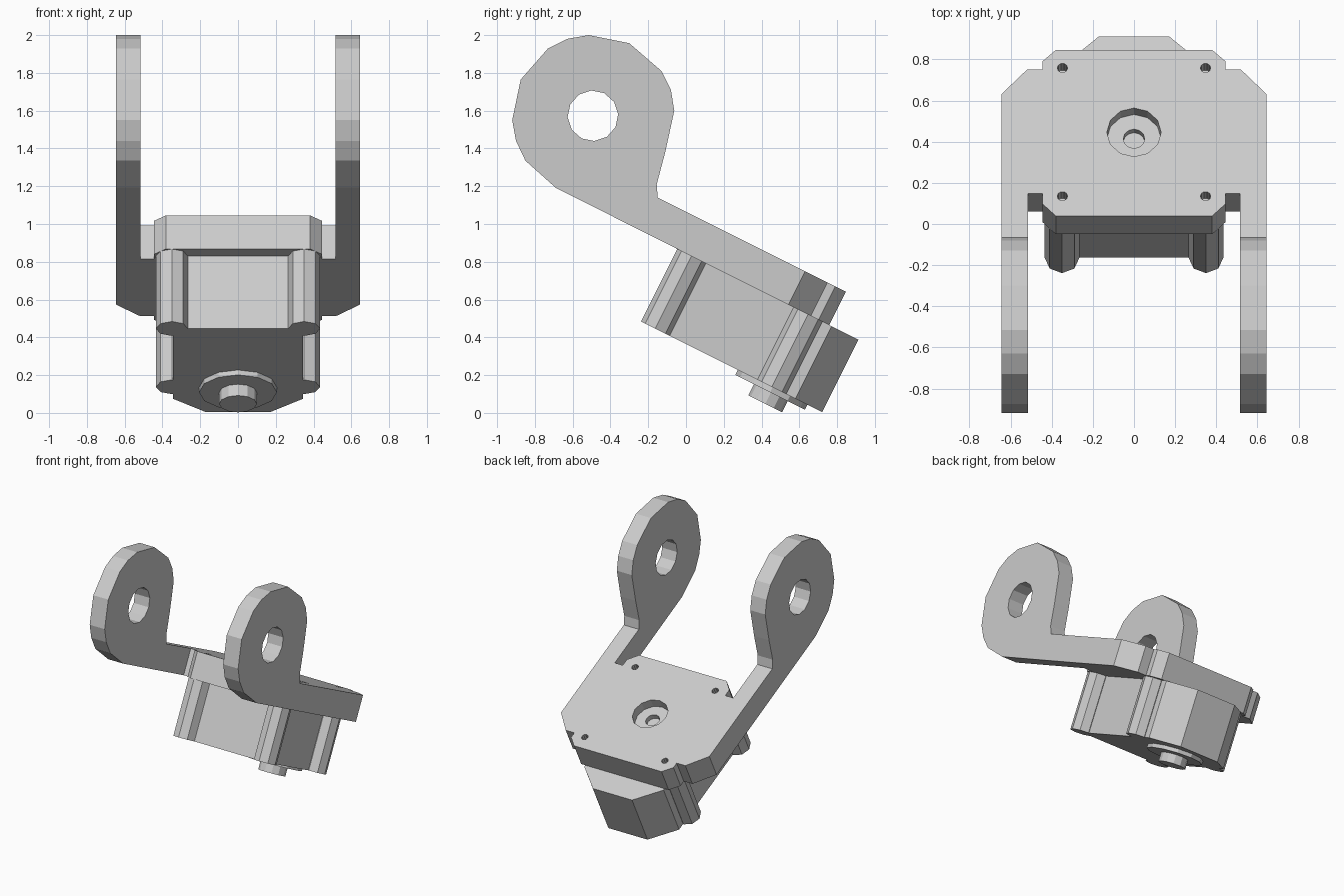
import bpy, bmesh
from math import atan2, cos, sin, pi
from mathutils import Matrix, Vector

if "Cube" in bpy.data.objects:
    bpy.data.objects.remove(bpy.data.objects["Cube"])

TILT = Matrix.Rotation(-atan2(1, 2), 4, 'X')   # whole assembly leans forward


def prism(name, rows, to3d, a, b, mat=Matrix()):
    """Extrude a 2D outline between depths a and b."""
    bm = bmesh.new()
    f = bm.faces.new([bm.verts.new(to3d(p, q, a)) for p, q in rows])
    ext = bmesh.ops.extrude_face_region(bm, geom=[f])
    d = to3d(0, 0, b) - to3d(0, 0, a)
    bmesh.ops.translate(bm, vec=d, verts=[v for v in ext['geom'] if isinstance(v, bmesh.types.BMVert)])
    bmesh.ops.recalc_face_normals(bm, faces=bm.faces)
    bm.transform(mat)
    me = bpy.data.meshes.new(name)
    bm.to_mesh(me)
    bm.free()
    ob = bpy.data.objects.new(name, me)
    bpy.context.collection.objects.link(ob)
    return ob


def flat(name, rows, a, b):
    return prism(name, rows, lambda p, q, d: Vector((p, q, d)), a, b, TILT)


def side(name, rows, a, b):
    return prism(name, rows, lambda p, q, d: Vector((d, p, q)), a, b)


def ring(cx, cy, r, n, start=0.0):
    return [(cx + r * cos(start + 2 * pi * i / n), cy + r * sin(start + 2 * pi * i / n)) for i in range(n)]


def mirrored(half):
    return half + [(-x, y) for x, y in reversed(half)]


def cut(ob, tool):
    m = ob.modifiers.new("cut", 'BOOLEAN')
    m.operation, m.object, m.solver = 'DIFFERENCE', tool, 'EXACT'
    dg = bpy.context.evaluated_depsgraph_get()
    me = bpy.data.meshes.new_from_object(ob.evaluated_get(dg))
    ob.modifiers.clear()
    ob.data = me
    bpy.data.objects.remove(tool)


# bracket plate with stepped, chamfered outline
LOW, TOP, STEP = 0.755, 0.953, -0.31
plate = flat("bracket_plate", mirrored([
    (0.38, -0.433), (0.445, -0.367), (0.445, STEP), (0.645, STEP), (0.645, 0.229),
    (0.52, 0.363), (0.445, 0.363), (0.445, 0.408), (0.38, 0.47)]), LOW, TOP)

# stepped centre hole and four screw holes
cut(plate, flat("cutter", ring(0, 0.022, 0.132, 12), 0.883, 1.1))
cut(plate, flat("cutter", ring(0, 0.022, 0.052, 12), 0.845, 1.0))
for x in (-0.348, 0.348):
    for y in (-0.325, 0.372):
        cut(plate, flat("cutter", ring(x, y, 0.025, 10), 0.88, 1.0))

# two arms with rounded eyes
root = [(v.y, v.z) for v in (TILT @ Vector((0, STEP, w)) for w in (LOW, TOP))]
eye = [(-0.15, 1.14), (-0.155, 1.21), (-0.11, 1.38), (-0.062, 1.60), (-0.08, 1.71), (-0.13, 1.81),
       (-0.30, 1.957), (-0.515, 2.0), (-0.63, 1.98), (-0.73, 1.93), (-0.875, 1.765),
       (-0.92, 1.55), (-0.90, 1.44), (-0.85, 1.335), (-0.69, 1.192)]
for name, a in (("left_arm", -0.645), ("right_arm", 0.515)):
    arm = side(name, root + eye, a, a + 0.13)
    cut(arm, side("cutter", ring(-0.493, 1.573, 0.134, 12, 0.06), a - 0.1, a + 0.23))

# motor housing: octagonal corner posts, narrow waist, tapered back
BASE, WAIST = 0.326, 0.345
front_post = ring(0.35, -0.345, 0.085, 8, pi)[:7]
rear_post = ring(0.35, 0.345, 0.085, 8, -pi / 2)[:5]
housing = front_post + [(WAIST, -0.262), (WAIST, 0.262)] + rear_post
housing += [(WAIST, 0.428), (WAIST, 0.484), (0.17, 0.643)]
flat("motor_housing", mirrored(housing), BASE, LOW)

# output flange and shaft underneath
flat("output_flange", ring(0, 0.35, 0.206, 12), 0.297, BASE)
flat("output_shaft", ring(0, 0.354, 0.1, 12), 0.23, 0.297)
